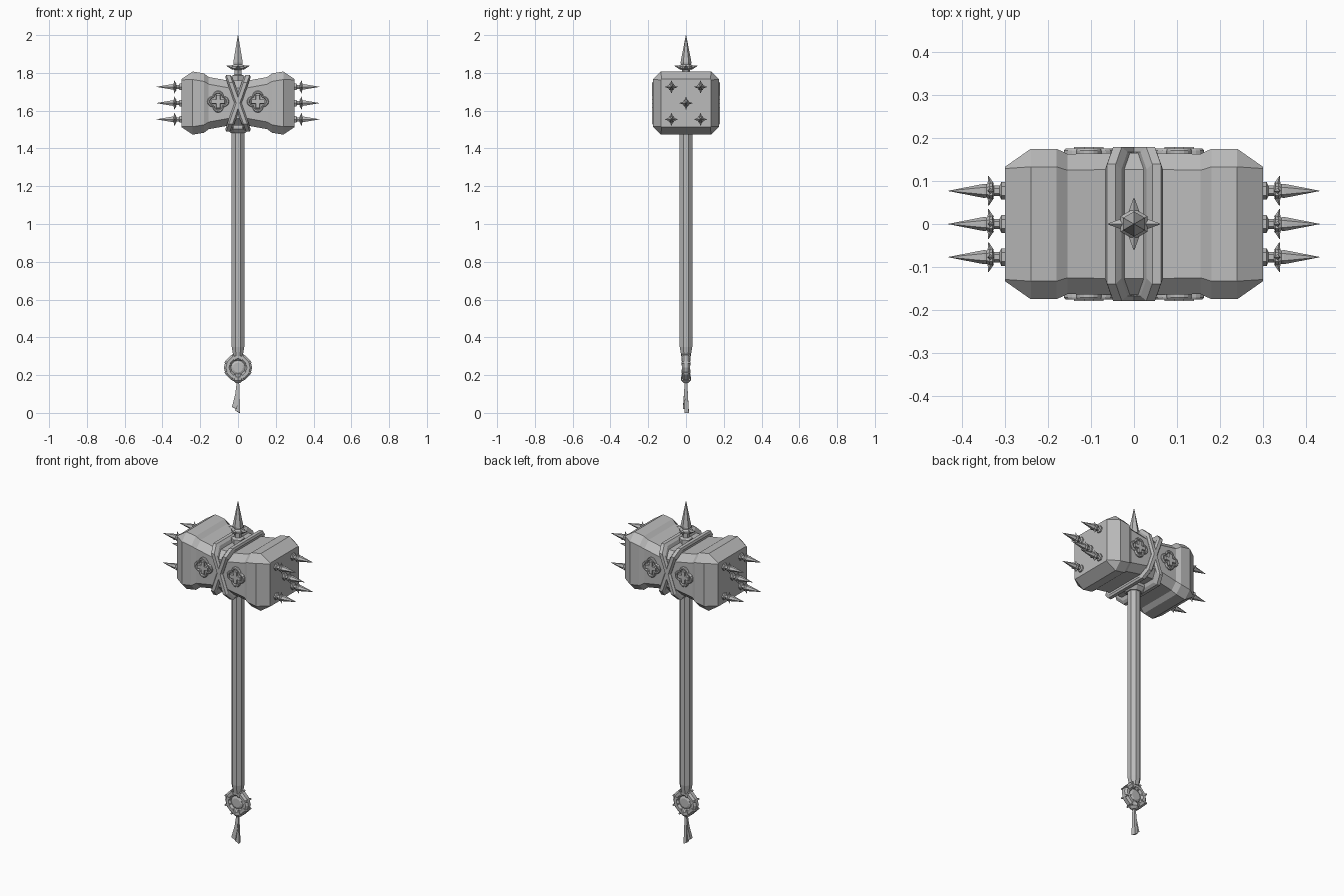
import bpy, bmesh, math
from mathutils import Matrix, Vector

cube = bpy.data.objects.get("Cube")
if cube:
    bpy.data.objects.remove(cube)

steel = bpy.data.materials.new("steel_grey")
steel.use_nodes = True
GREY = (0.5, 0.5, 0.5, 1)
steel.diffuse_color = GREY
steel.node_tree.nodes["Principled BSDF"].inputs["Base Color"].default_value = GREY

MID = 1.64  # height of the head's centre


def loft(name, rings, matrix=Matrix(), closed=False):
    """Skin a row of equal rings; cap the ends, or join last to first."""
    bm = bmesh.new()
    rows = [[bm.verts.new(p) for p in ring] for ring in rings]
    n = len(rows[0])
    pairs = list(zip(rows, rows[1:]))
    if closed:
        pairs.append((rows[-1], rows[0]))
    else:
        bm.faces.new(rows[0][::-1])
        bm.faces.new(rows[-1])
    for a, b in pairs:
        for i in range(n):
            j = (i + 1) % n
            bm.faces.new((a[i], a[j], b[j], b[i]))
    bmesh.ops.recalc_face_normals(bm, faces=bm.faces)
    mesh = bpy.data.meshes.new(name)
    bm.to_mesh(mesh)
    bm.free()
    mesh.materials.append(steel)
    obj = bpy.data.objects.new(name, mesh)
    obj.matrix_world = matrix
    bpy.context.collection.objects.link(obj)
    return obj


def circle(r, z, sides, turn=0.0):
    angles = [math.tau * i / sides + turn for i in range(sides)]
    return [(r * math.cos(a), r * math.sin(a), z) for a in angles]


def lathe(name, profile, sides, matrix=Matrix(), turn=0.0):
    return loft(name, [circle(r, z, sides, turn) for r, z in profile], matrix)


def octagon(x, hy, hz, cut, lean=0.0):
    """Chamfered rectangle across x; lean shears it sideways with height."""
    quarter = [(hy, hz - cut), (hy - cut, hz)]
    pts = quarter + [(-y, z) for y, z in quarter[::-1]]
    pts += [(-y, -z) for y, z in pts]
    return [(x + lean * z, y, z + MID) for y, z in pts]


# Waisted, chamfered hammer head
half = [(0.30, 0.133, 0.127, 0.004), (0.24, 0.175, 0.167, 0.042),
        (0.18, 0.175, 0.157, 0.042), (0.155, 0.163, 0.138, 0.038),
        (0.05, 0.165, 0.119, 0.038)]
sections = [(-x, y, z, c) for x, y, z, c in half] + half[::-1]
loft("hammer_head", [octagon(*s) for s in sections])

# Two leaning straps that cross on the front and back
for side, label in ((1, "left"), (-1, "right")):
    band = [(-0.019, 0.012), (-0.010, 0.0), (0.010, 0.0), (0.019, 0.012)]
    loft(f"cross_strap_{label}",
         [octagon(x, 0.179 - d, 0.15 - d, 0.04, side * 0.35) for x, d in band])


# Spikes with a foot, neck, four-pronged collar and long point
def spike(name, matrix):
    lathe(name, [(0.036, -0.01), (0.036, 0.015), (0.021, 0.022), (0.021, 0.045),
                 (0.036, 0.052), (0.036, 0.064), (0.027, 0.075), (0.029, 0.085),
                 (0.001, 0.23)], 6, matrix, math.pi / 6)
    for k in range(4):
        place = (matrix @ Matrix.Rotation(k * math.pi / 2, 4, "Z")
                 @ Matrix.Translation((0.025, 0, 0.058))
                 @ Matrix.Rotation(math.radians(75), 4, "Y"))
        lathe(f"{name}_prong_{k + 1}", [(0.014, 0), (0.001, 0.037)], 4, place)


spike("top_spike", Matrix.Translation((0, 0, 1.77)))
for side, label in ((1, "left"), (-1, "right")):
    spots = [(0, 0)] + [(y, z) for y in (-0.077, 0.077) for z in (-0.086, 0.086)]
    for k, (y, z) in enumerate(spots):
        spike(f"{label}_spike_{k + 1}",
              Matrix.Translation((side * 0.3, y, MID + z))
              @ Matrix.Rotation(side * math.pi / 2, 4, "Y") @ Matrix.Scale(0.57, 4))


# Four-lobed medallions with a raised rim and a small cross
def foil(scale, z, steps=32):
    ring = []
    for i in range(steps):
        a = math.tau * i / steps
        r = scale * (0.041 + 0.017 * abs(math.cos(2 * a)))
        ring.append((r * math.cos(a), r * math.sin(a), z))
    return ring


def cross(arm, width, z):
    corner = [(arm, -width), (arm, width), (width, width)]
    pts = []
    for k in range(4):
        turn = Matrix.Rotation(k * math.pi / 2, 3, "Z")
        pts += [turn @ Vector((x, y, z)) for x, y in corner]
    return pts


for spin, face in ((0, "front"), (math.pi, "back")):
    for x in (-0.105, 0.105):
        place = (Matrix.Rotation(spin, 4, "Z")
                 @ Matrix.Translation((x, -0.155, MID + 0.008))
                 @ Matrix.Rotation(math.pi / 2, 4, "X"))
        tag = f"{face}_{1 if x < 0 else 2}"
        loft(f"medallion_{tag}", [foil(1, 0), foil(1, 0.016), foil(0.93, 0.021),
                                  foil(0.8, 0.021), foil(0.74, 0.014)], place)
        loft(f"medallion_cross_{tag}",
             [cross(0.036, 0.012, 0.01), cross(0.034, 0.010, 0.024)], place)

# Eight-sided handle and the flared socket under the head
lathe("handle", [(0.027, 0.30), (0.036, 0.35), (0.036, 1.55)], 8, turn=math.pi / 8)
lathe("head_socket", [(0.042, 1.483), (0.062, 1.502), (0.062, 1.515), (0.05, 1.54)],
      8, turn=math.pi / 8)

# Pommel ring with a faceted boss in its centre
upright = Matrix.Translation((0, 0, 0.24)) @ Matrix.Rotation(math.pi / 2, 4, "X")
outline = [(0.075, -0.011), (0.075, 0.011), (0.064, 0.021), (0.048, 0.021),
           (0.038, 0.010), (0.038, -0.010), (0.048, -0.021), (0.064, -0.021)]
loft("pommel_ring", [circle(r, z, 12) for r, z in outline], upright, closed=True)
lathe("pommel_boss", [(0.026, -0.015), (0.04, -0.008), (0.04, 0.008), (0.026, 0.015)],
      12, upright)
for k in range(8):
    a = math.tau * (k + 0.5) / 8
    stud = upright @ Matrix.Rotation(a, 4, "Z") @ Matrix.Translation((0.056, 0, 0))
    loft(f"pommel_band_{k + 1}",
         [[(-0.016, -0.004, z), (0.02, -0.004, z), (0.02, 0.004, z), (-0.016, 0.004, z)]
          for z in (-0.023, 0.023)], stud)

# Knot and two hanging ribbons
lathe("tassel_knot", [(0.012, 0.158), (0.027, 0.172), (0.027, 0.190), (0.015, 0.205)], 8)


def ribbon(name, end_x, end_z, lean_y):
    rows = []
    for t in (0, 0.5, 1):
        cx, cy = end_x * t * t, lean_y * t
        z = 0.17 + (end_z - 0.17) * t
        wx, wy = 0.006 + 0.007 * t, 0.006 + 0.005 * t
        rows.append([(cx - wx, cy - wy, z + 0.012 * t), (cx + wx, cy - wy, z),
                     (cx + wx * 0.6, cy + wy, z), (cx - wx, cy + wy, z + 0.012 * t)])
    loft(name, rows)


ribbon("tassel_ribbon_long", -0.002, 0.0, 0.004)
ribbon("tassel_ribbon_short", -0.019, 0.02, -0.005)
